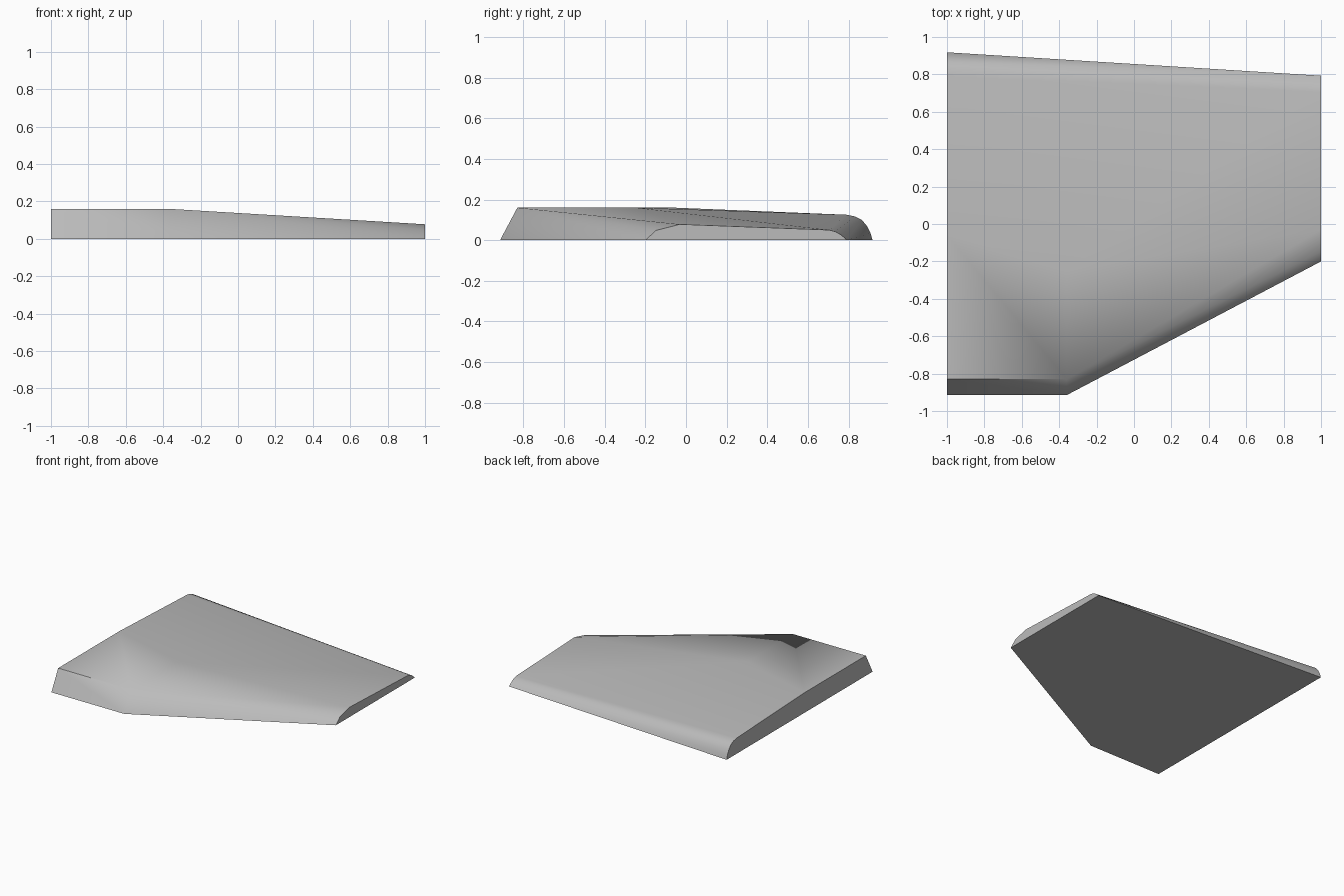
import bpy
import bmesh
import math

cube = bpy.data.objects.get("Cube")
if cube:
    bpy.data.objects.remove(cube, do_unlink=True)

GREY = (0.5, 0.5, 0.5, 1.0)
grey = bpy.data.materials.new("plain grey")
grey.use_nodes = True
grey.diffuse_color = GREY
grey.node_tree.nodes["Principled BSDF"].inputs["Base Color"].default_value = GREY

# Cross-sections (y, z) at the root, the leading-edge kink and the tip
sections = {
    -1.0: [(-0.915, 0), (-0.83, 0.16), (-0.06, 0.16), (0.79, 0.125),
           (0.83, 0.117), (0.865, 0.1), (0.89, 0.07), (0.908, 0.035), (0.918, 0)],
    -0.36: [(-0.915, 0), (-0.83, 0.16), (-0.25, 0.16)],
    1.0: [(-0.2, 0), (-0.147, 0.048), (-0.03, 0.078), (0.705, 0.05),
          (0.735, 0.042), (0.76, 0.028), (0.78, 0.012), (0.793, 0)],
}

# Tapered wing panel: skin stretched over the sections
bm = bmesh.new()
for x, profile in sections.items():
    for y, z in profile:
        bm.verts.new((x, y, z))
hull = bmesh.ops.convex_hull(bm, input=bm.verts)
loose = [v for v in bm.verts if not v.link_faces]
bmesh.ops.delete(bm, geom=loose, context="VERTS")
bmesh.ops.dissolve_limit(bm, angle_limit=math.radians(0.3),
                         verts=bm.verts, edges=bm.edges)
bmesh.ops.recalc_face_normals(bm, faces=bm.faces)

mesh = bpy.data.meshes.new("wing_panel")
bm.to_mesh(mesh)
bm.free()
mesh.materials.append(grey)
wing = bpy.data.objects.new("wing_panel", mesh)
bpy.context.collection.objects.link(wing)

# Soft rounded edges, crisp ends and underside
bpy.ops.object.select_all(action="DESELECT")
wing.select_set(True)
bpy.context.view_layer.objects.active = wing
bpy.ops.object.shade_smooth_by_angle(angle=math.radians(40))
